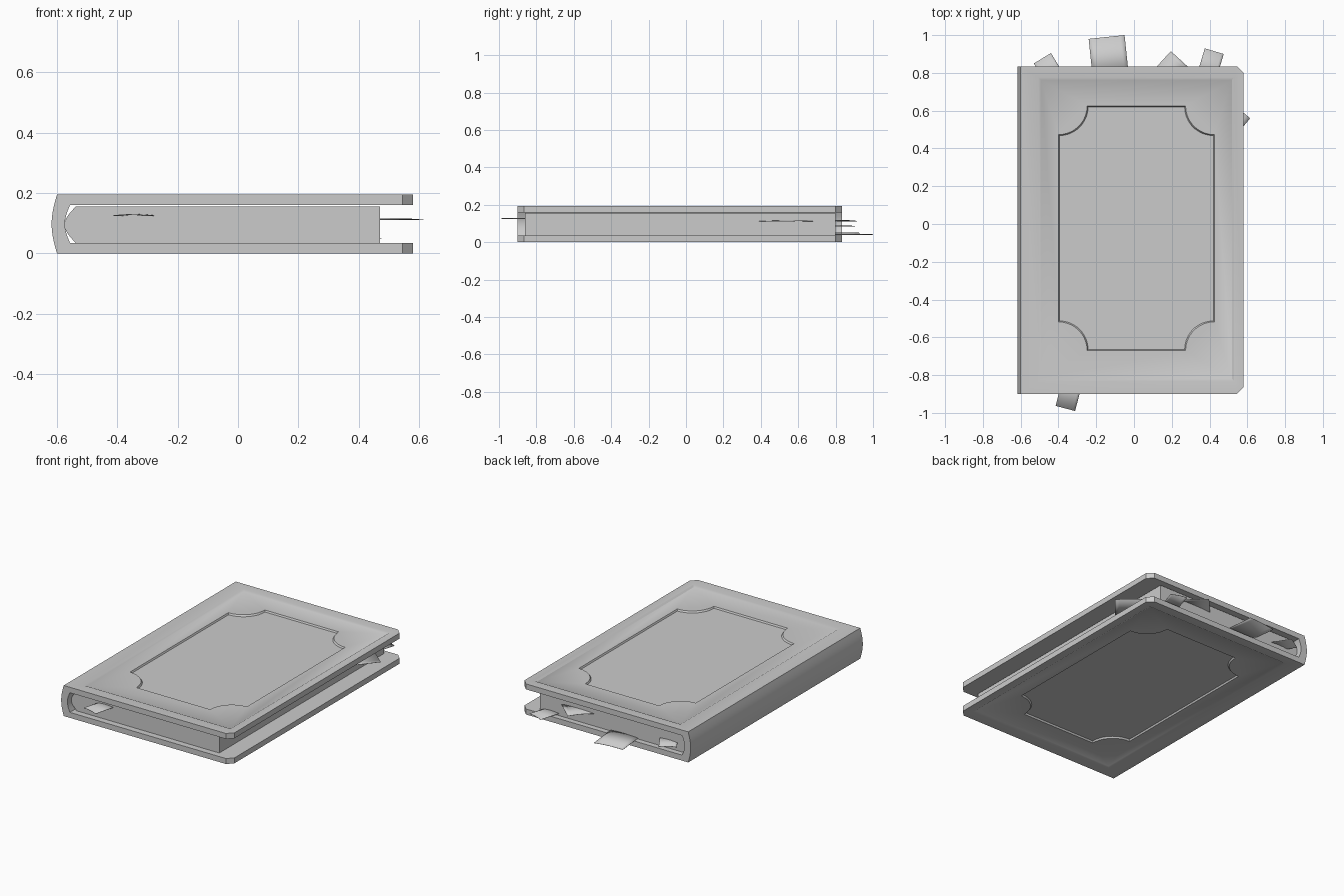
import bpy, bmesh, math
from mathutils import Vector

if "Cube" in bpy.data.objects:
    bpy.data.objects.remove(bpy.data.objects["Cube"])

mat = bpy.data.materials.new("plain grey")
mat.diffuse_color = (0.6, 0.6, 0.6, 1)
mat.use_nodes = True
mat.node_tree.nodes["Principled BSDF"].inputs["Base Color"].default_value = mat.diffuse_color

Y0, Y1 = -0.90, 0.835      # cover ends
X0, X1 = -0.60, 0.58       # hinge and fore edge
H, T = 0.195, 0.035        # book height, board thickness


def finish(bm, name, smooth=30):
    bmesh.ops.recalc_face_normals(bm, faces=bm.faces[:])
    me = bpy.data.meshes.new(name)
    bm.to_mesh(me)
    bm.free()
    me.materials.append(mat)
    ob = bpy.data.objects.new(name, me)
    bpy.context.collection.objects.link(ob)
    bpy.ops.object.select_all(action='DESELECT')
    bpy.context.view_layer.objects.active = ob
    ob.select_set(True)
    bpy.ops.object.shade_smooth_by_angle(angle=math.radians(smooth))
    return ob


def rect(x0, x1, y0, y1):
    """Four one-point corners, counter-clockwise."""
    return [[(x0, y0)], [(x1, y0)], [(x1, y1)], [(x0, y1)]]


def board_outline():
    c = 0.035
    return [[(X0, Y0)], [(X1 - c, Y0), (X1, Y0 + c)],
            [(X1, Y1 - c), (X1 - c, Y1)], [(X0, Y1)]]


def scalloped(inset, r=0.152, n=9):
    """Rectangle whose corners are cut by concave arcs."""
    x0, x1, y0, y1 = -0.40 + inset, 0.425 - inset, -0.67 + inset, 0.625 - inset
    out = []
    for i, ((cx, cy),) in enumerate(rect(x0, x1, y0, y1)):
        start = math.pi / 2 * (i + 1)
        out.append([(cx + r * math.cos(start - math.pi / 2 * k / n),
                     cy + r * math.sin(start - math.pi / 2 * k / n))
                    for k in range(n + 1)])
    return out


def bridge(bm, a, b):
    """Join two rings corner by corner."""
    for i in range(4):
        j = (i + 1) % 4
        bm.faces.new([a[i][-1], a[j][0], b[j][0], b[i][-1]])
        if len(a[i]) == len(b[i]):
            for k in range(len(a[i]) - 1):
                bm.faces.new([a[i][k], a[i][k + 1], b[i][k + 1], b[i][k]])
        else:
            bm.faces.new(a[i] + b[i][::-1])


def cover(name, outer, inner, s):
    """Board with a stepped border and a sunken scalloped panel; s points outward."""
    bm = bmesh.new()
    rings = [(board_outline(), inner), (board_outline(), outer),
             (rect(-0.505, 0.53, -0.832, 0.775), outer),
             (rect(-0.492, 0.518, -0.818, 0.762), outer - s * 0.007),
             (scalloped(0), outer - s * 0.007),
             (scalloped(0.005), outer - s * 0.017)]
    vr = [[[bm.verts.new((x, y, z)) for x, y in c] for c in ring] for ring, z in rings]
    for a, b in zip(vr, vr[1:]):
        bridge(bm, a, b)
    for ring in (vr[0], vr[-1]):
        bm.faces.new([v for c in ring for v in c])
    finish(bm, name)


def extrude_y(name, profile, y0, y1):
    bm = bmesh.new()
    f = bm.faces.new([bm.verts.new((x, y0, z)) for x, z in profile])
    ext = bmesh.ops.extrude_face_region(bm, geom=[f])['geom']
    bmesh.ops.translate(bm, vec=(0, y1 - y0, 0),
                        verts=[g for g in ext if isinstance(g, bmesh.types.BMVert)])
    finish(bm, name)


def bow(x, depth, z0, z1, n=10):
    """Curve from z0 to z1 bulging towards -x."""
    return [(x - depth * math.sin(math.pi * k / n), z0 + (z1 - z0) * k / n)
            for k in range(n + 1)]


# Boards
cover("front_cover", H, H - T, 1)
cover("back_cover", 0, T, -1)

# Rounded spine
extrude_y("spine", bow(X0, 0.018, 0, H) + [(X0, H - T)]
          + bow(-0.557, 0.017, T, H - T)[::-1] + [(X0, T)], Y0, Y1)

# Page block with rounded back
extrude_y("pages", [(0.47, T), (0.47, 0.155)]
          + bow(-0.538, 0.037, T, 0.155)[::-1], -0.86, 0.80)


# Loose page markers: outer edge a-b, running inward by length
def marker(name, a, b, length, z, curl=0.004, n=8):
    a, b = Vector(a), Vector(b)
    d = b - a
    inward = Vector((d.y, -d.x)).normalized() * length
    bm = bmesh.new()
    rows = []
    for k in range(n + 1):
        p = a + d * k / n
        h = z + curl * (math.sin(math.pi * k / n) - 0.5)
        rows.append([bm.verts.new((*q, h)) for q in (p, p + inward)])
    for r, s in zip(rows, rows[1:]):
        bm.faces.new([r[0], r[1], s[1], s[0]])
    ob = finish(bm, name, 40)
    m = ob.modifiers.new("thickness", 'SOLIDIFY')
    m.thickness, m.offset = 0.002, 0


marker("marker_wide", (-0.24, 0.98), (-0.05, 1.0), 0.24, 0.042)
marker("marker_left", (-0.53, 0.85), (-0.44, 0.905), 0.17, 0.086)
marker("marker_middle", (0.09, 0.80), (0.195, 0.915), 0.16, 0.115)
marker("marker_right", (0.375, 0.93), (0.475, 0.90), 0.18, 0.05)
marker("marker_side", (0.47, 0.68), (0.615, 0.56), 0.24, 0.113)
marker("marker_front", (-0.312, -0.99), (-0.415, -0.963), 0.19, 0.127)
